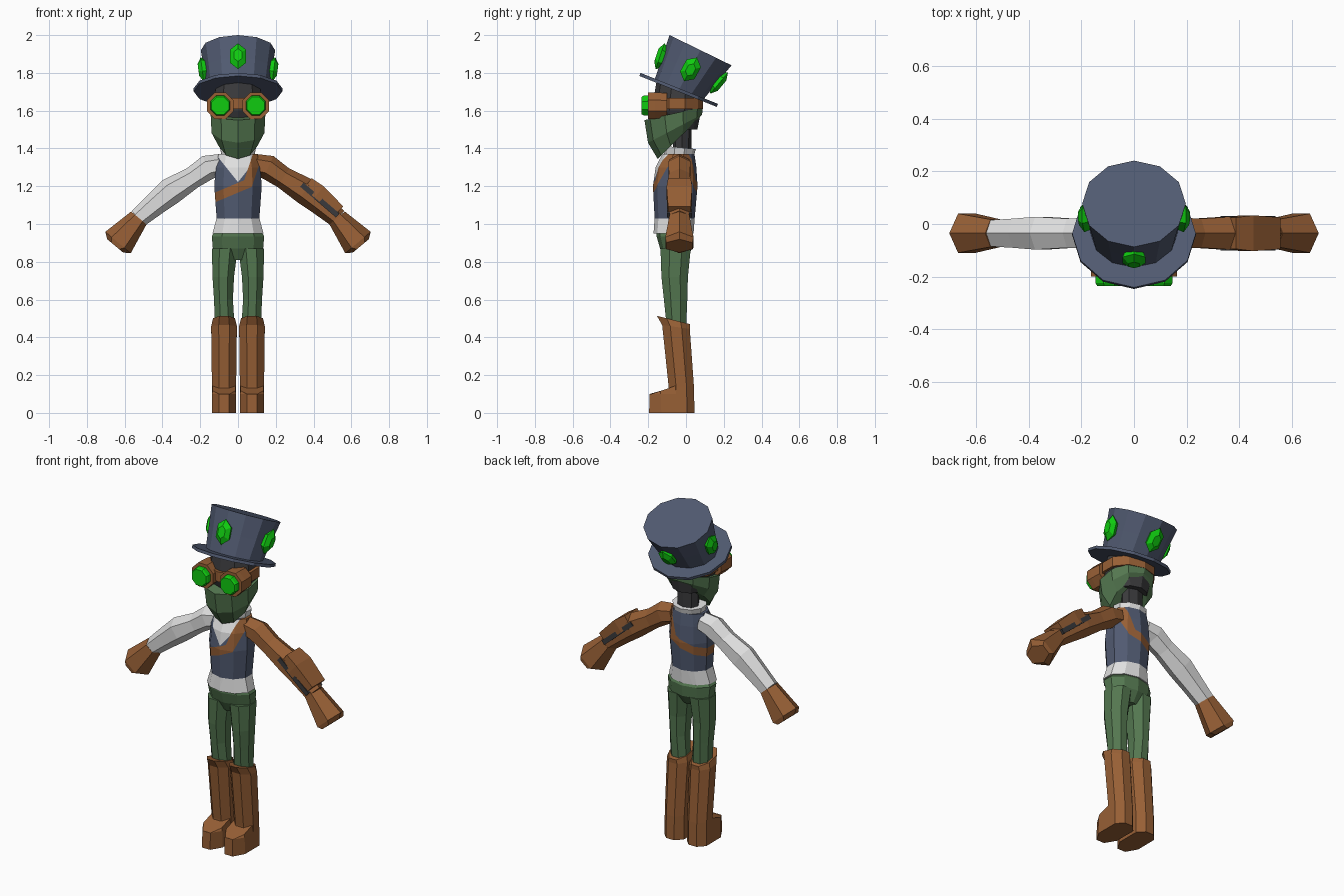
import bpy, bmesh, math
from mathutils import Vector as V

if "Cube" in bpy.data.objects:
    bpy.data.objects.remove(bpy.data.objects["Cube"])


def material(name, rgb):
    m = bpy.data.materials.new(name)
    m.diffuse_color = (*rgb, 1)
    m.use_nodes = True
    m.node_tree.nodes["Principled BSDF"].inputs["Base Color"].default_value = m.diffuse_color
    return m


LEATHER = material("brown leather", (0.31, 0.115, 0.036))
NAVY = material("navy cloth", (0.082, 0.103, 0.165))
GREEN = material("green cloth", (0.088, 0.185, 0.08))
EMERALD = material("emerald", (0.005, 0.60, 0.005))
WHITE = material("white cloth", (0.74, 0.74, 0.74))
CHARCOAL = material("charcoal", (0.042, 0.042, 0.045))


def loft(name, sections, n, mat, flat=False):
    """Capped skin over rings given as (centre, half-axis u, half-axis v)."""
    bm = bmesh.new()
    start = math.pi / 2 + (math.pi / n if flat else 0)
    k = 1 / math.cos(math.pi / n) if flat else 1
    rings = []
    for c, u, v in sections:
        angles = [start + 2 * math.pi * i / n for i in range(n)]
        rings.append([bm.verts.new(V(c) + V(u) * math.cos(a) * k + V(v) * math.sin(a) * k)
                      for a in angles])
    for a, b in zip(rings, rings[1:]):
        for i in range(n):
            j = (i + 1) % n
            bm.faces.new((a[i], a[j], b[j], b[i]))
    bm.faces.new(rings[0])
    bm.faces.new(rings[-1])
    bmesh.ops.recalc_face_normals(bm, faces=bm.faces)
    me = bpy.data.meshes.new(name)
    bm.to_mesh(me)
    bm.free()
    me.materials.append(mat)
    ob = bpy.data.objects.new(name, me)
    bpy.context.collection.objects.link(ob)
    return ob


def level(x, y, z, rx, ry, tilt=0):
    """Ring around the vertical, its back raised by tilt."""
    return ((x, y, z), (rx, 0, 0), (0, ry, tilt))


# Boots and trouser legs
for s, side in ((-1, "left"), (1, "right")):
    x = 0.074 * s
    loft(side + "_boot_shaft", [level(x, -0.022, 0, 0.064, 0.067),
                                level(x, -0.025, 0.14, 0.064, 0.067),
                                level(x, -0.053, 0.455, 0.068, 0.073, -0.01),
                                level(x, -0.066, 0.492, 0.058, 0.088, -0.022)], 8, LEATHER, True)
    loft(side + "_boot_foot", [level(x, -0.085, 0, 0.064, 0.11),
                               level(x, -0.093, 0.1, 0.064, 0.1),
                               level(x, -0.095, 0.13, 0.06, 0.094, 0.032)], 8, LEATHER, True)
    loft(side + "_trouser_leg", [level(0.069 * s, -0.05, 0.44, 0.052, 0.05),
                                 level(0.077 * s, -0.055, 0.6, 0.05, 0.062),
                                 level(0.078 * s, -0.06, 0.72, 0.057, 0.07),
                                 level(0.07 * s, -0.055, 0.87, 0.068, 0.08)], 8, GREEN, True)

# Trouser seat
loft("trouser_seat", [level(0, -0.055, 0.81, 0.07, 0.05),
                      level(0, -0.052, 0.87, 0.14, 0.085),
                      level(0, -0.058, 0.935, 0.146, 0.098),
                      level(0, -0.062, 0.97, 0.12, 0.094, -0.02)], 10, GREEN)

# Torso: shirt tail, waistcoat, shirt front and diagonal strap cut into it
torso = loft("torso", [level(0, -0.066, 0.95, 0.142, 0.106),
                       level(0, -0.06, 1.03, 0.119, 0.106),
                       level(0, -0.057, 1.2, 0.132, 0.118),
                       level(0, -0.053, 1.3, 0.124, 0.108),
                       level(0, -0.04, 1.37, 0.108, 0.085)], 10, NAVY)
for m in (WHITE, LEATHER):
    torso.data.materials.append(m)
bm = bmesh.new()
bm.from_mesh(torso.data)
V_SLOPE, V_TIP = 0.8, 1.222
cuts = [((0, 0, V_TIP), (1, 0, -V_SLOPE)), ((0, 0, V_TIP), (-1, 0, -V_SLOPE))]
for d in (-0.026, 0.026):
    cuts += [((0, 0, 1.192 + d), (-0.42, 0, 1)), ((0.055 + d, 0, 1.22), (1, 0, -0.33))]
for co, no in cuts:
    bmesh.ops.bisect_plane(bm, geom=bm.verts[:] + bm.edges[:] + bm.faces[:],
                           plane_co=co, plane_no=V(no).normalized())
for f in bm.faces:
    x, y, z = f.calc_center_median()
    low_strap = abs(z - 1.192 - 0.42 * x) < 0.026 and x < 0.055 + 0.33 * (z - 1.22) + 0.026
    high_strap = abs(x - 0.055 - 0.33 * (z - 1.22)) < 0.026 and z > 1.192 + 0.42 * x - 0.026
    if low_strap or high_strap:
        f.material_index = 2
    elif z < 1.03 or (y < -0.05 and abs(x) < V_SLOPE * (z - V_TIP)):
        f.material_index = 1
bm.to_mesh(torso.data)
bm.free()

# Collar and neck
loft("collar", [level(0, -0.037, 1.355, 0.09, 0.078),
                level(0, -0.033, 1.405, 0.1, 0.085, -0.008)], 10, WHITE)
loft("neck", [level(0, -0.02, 1.36, 0.066, 0.048),
              level(0, -0.02, 1.58, 0.066, 0.05)], 8, CHARCOAL)


# Arms: rings square to the path in the front plane
def arm_ring(s, x, z, across, ry, dx, dz):
    d = V((dx, 0, dz)).normalized()
    return ((x * s, -0.035, z), (0, ry, 0), (-d.z * s * across, 0, d.x * across))


def arm_part(name, s, path, n, mat, flat=False):
    rings = []
    for i, (x, z, across, ry) in enumerate(path):
        a, b = path[max(i - 1, 0)], path[min(i + 1, len(path) - 1)]
        rings.append(arm_ring(s, x, z, across, ry, b[0] - a[0], b[1] - a[1]))
    return loft(name, rings, n, mat, flat)


SLEEVE = [(0.09, 1.315, 0.056, 0.06), (0.16, 1.30, 0.066, 0.068), (0.24, 1.245, 0.058, 0.064),
          (0.355, 1.175, 0.072, 0.072), (0.44, 1.105, 0.062, 0.064), (0.528, 1.03, 0.052, 0.058)]
HAND = [(0.525, 1.032, 0.053, 0.06), (0.635, 0.902, 0.088, 0.086), (0.65, 0.884, 0.055, 0.08)]
for s, side, mat in ((-1, "left", WHITE), (1, "right", LEATHER)):
    arm_part(side + "_sleeve", s, SLEEVE, 6, mat)
    arm_part(side + "_glove", s, HAND, 6, LEATHER)

# Bracer on one forearm: brown guard over a dark pad
arm_part("bracer_pad", 1, [(0.338, 1.208, 0.014, 0.066), (0.528, 1.045, 0.014, 0.066)],
         4, CHARCOAL, True)
arm_part("bracer_guard", 1, [(0.368, 1.213, 0.036, 0.06), (0.43, 1.17, 0.038, 0.068),
                             (0.535, 1.07, 0.032, 0.06)], 4, LEATHER, True)

# Head and face scarf
loft("head", [level(0, -0.04, 1.5, 0.1, 0.1), level(0, -0.048, 1.6, 0.14, 0.128),
              level(0, -0.045, 1.66, 0.138, 0.125, -0.012),
              level(0, -0.04, 1.715, 0.12, 0.115, -0.046)], 10, CHARCOAL)
loft("face_scarf", [level(0, -0.05, 1.443, 0.108, 0.1, 0.098),
                    level(0, -0.058, 1.505, 0.147, 0.143, 0.075),
                    level(0, -0.065, 1.585, 0.152, 0.155, 0.035)], 10, GREEN)

# Goggles
loft("goggle_strap", [level(0, -0.048, 1.61, 0.154, 0.139),
                      level(0, -0.048, 1.668, 0.154, 0.139)], 10, LEATHER)


def barrel(name, x, stations, mat):
    loft(name, [((x, y, 1.627), (r, 0, 0), (0, 0, r)) for y, r in stations], 8, mat, True)


for s, side in ((-1, "left"), (1, "right")):
    barrel(side + "_goggle_rim", 0.094 * s, [(-0.1, 0.066), (-0.165, 0.07), (-0.2, 0.07)], LEATHER)
    barrel(side + "_goggle_lens", 0.094 * s, [(-0.18, 0.052), (-0.225, 0.052), (-0.235, 0.046)],
           EMERALD)

# Top hat, tipped back
loft("hat_brim", [level(0, -0.042, 1.702, 0.235, 0.205, -0.082),
                  level(0, -0.036, 1.718, 0.235, 0.205, -0.082)], 12, NAVY)
loft("hat_crown", [level(0, -0.037, 1.712, 0.165, 0.129, -0.053),
                   level(0, 0.02, 1.816, 0.18, 0.146, -0.066),
                   level(0, 0.077, 1.92, 0.197, 0.164, -0.08)], 12, NAVY)


# Cut gems around the crown
def gem(name, centre, normal, up):
    n, up = V(normal).normalized(), V(up).normalized()
    side = up.cross(n).normalized()
    up = n.cross(side)
    loft(name, [(V(centre) + n * h, side * 0.05 * k, up * 0.072 * k)
                for h, k in ((-0.015, 0.8), (0.01, 1), (0.03, 0.5))], 6, EMERALD)


gem("front_gem", (0, -0.128, 1.885), (0, -0.235, 0.08), (0, 0.08, 0.235))
gem("back_gem", (0, 0.168, 1.752), (0, 0.18, -0.15), (0, 0.15, 0.18))
for s, side in ((-1, "left"), (1, "right")):
    gem(side + "_gem", (0.18 * s, 0.024, 1.82), (s, 0, -0.13 ), (0.13 * s, 0.48, 0.87))
